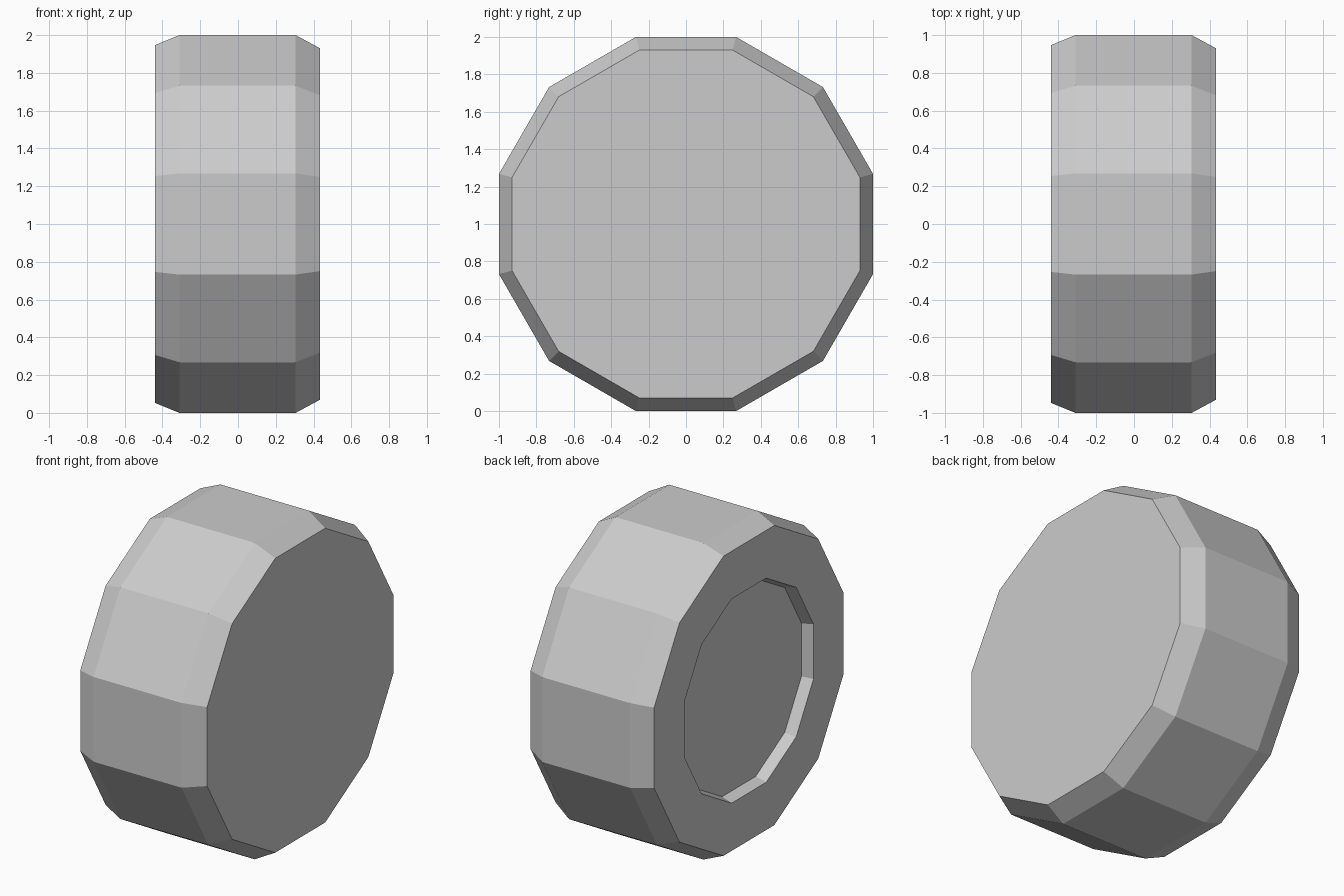
import bpy, bmesh
from math import cos, sin, pi

if "Cube" in bpy.data.objects:
    bpy.data.objects.remove(bpy.data.objects["Cube"])

SIDES = 12
# Profile along the axle: (x, distance from axle to the flat sides)
PROFILE = [
    (-0.37, 0.625),   # recess floor on the left side
    (-0.44, 0.645),   # recess rim
    (-0.44, 0.947),   # left face edge
    (-0.31, 1.0),     # tread
    (0.305, 1.0),
    (0.435, 0.93),    # right face edge
]

bm = bmesh.new()


def ring(x, apothem):
    r = apothem / cos(pi / SIDES)
    angles = [2 * pi * (i + 0.5) / SIDES for i in range(SIDES)]
    return [bm.verts.new((x, r * cos(a), 1 + r * sin(a))) for a in angles]


# Sweep the profile round the axle, then cap both ends
rings = [ring(x, a) for x, a in PROFILE]
for r0, r1 in zip(rings, rings[1:]):
    for i in range(SIDES):
        j = (i + 1) % SIDES
        bm.faces.new((r0[i], r0[j], r1[j], r1[i]))
bm.faces.new(rings[0])
bm.faces.new(rings[-1])
bmesh.ops.recalc_face_normals(bm, faces=bm.faces)

mesh = bpy.data.meshes.new("wheel")
bm.to_mesh(mesh)
bm.free()
wheel = bpy.data.objects.new("wheel", mesh)
bpy.context.collection.objects.link(wheel)
